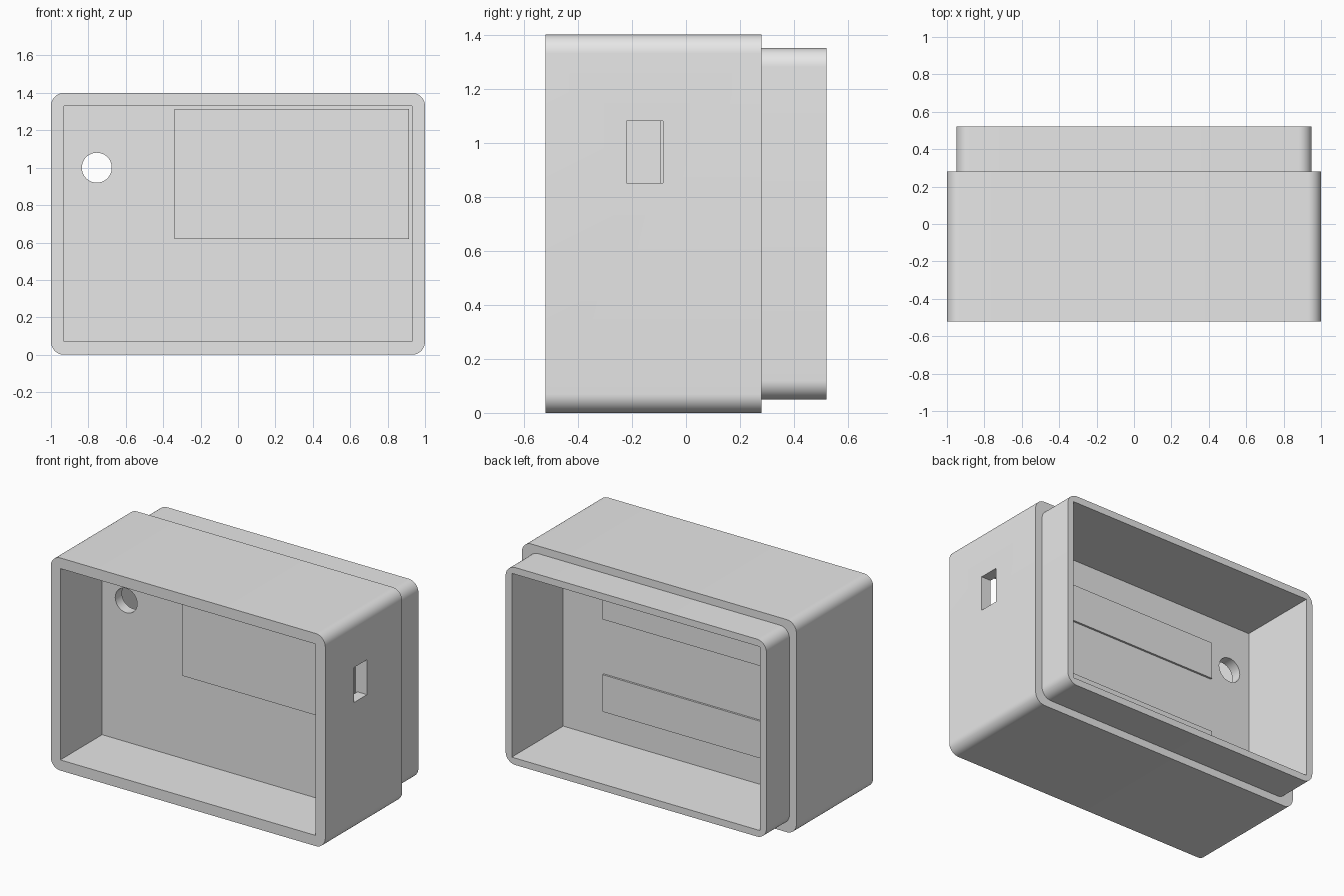
import bpy
import bmesh
from math import cos, sin, pi

if "Cube" in bpy.data.objects:
    bpy.data.objects.remove(bpy.data.objects["Cube"], do_unlink=True)

grey = bpy.data.materials.new("plain_grey")
grey.use_nodes = True
grey.diffuse_color = (0.8, 0.8, 0.8, 1)
grey.node_tree.nodes["Principled BSDF"].inputs["Base Color"].default_value = (0.8, 0.8, 0.8, 1)

MID = 0.7      # height of the centre line
WALL = 0.07    # shell and divider thickness
FRONT, STEP, BACK = -0.52, 0.28, 0.52
DIV_FRONT, DIV_BACK = -0.085, -0.015


def prism(name, outline, y0, y1):
    """Extrude an (x, z) outline along y."""
    bm = bmesh.new()
    face = bm.faces.new([bm.verts.new((x, y0, z)) for x, z in outline])
    new = bmesh.ops.extrude_face_region(bm, geom=[face])["geom"]
    moved = [v for v in new if isinstance(v, bmesh.types.BMVert)]
    bmesh.ops.translate(bm, verts=moved, vec=(0, y1 - y0, 0))
    bmesh.ops.recalc_face_normals(bm, faces=bm.faces)
    mesh = bpy.data.meshes.new(name)
    bm.to_mesh(mesh)
    bm.free()
    mesh.materials.append(grey)
    obj = bpy.data.objects.new(name, mesh)
    bpy.context.collection.objects.link(obj)
    return obj


def rect(x0, x1, z0, z1):
    return [(x0, z0), (x1, z0), (x1, z1), (x0, z1)]


def centred(w, h):
    return rect(-w, w, MID - h, MID + h)


def arc(cx, cz, r, start, sweep, steps):
    return [(cx + r * cos(start + sweep * i / steps),
             cz + r * sin(start + sweep * i / steps)) for i in range(steps + 1)]


def rounded(w, h, r):
    """Rounded rectangle from half sizes and a corner radius."""
    points = []
    for i, (sx, sz) in enumerate([(1, 1), (-1, 1), (-1, -1), (1, -1)]):
        points += arc(sx * (w - r), MID + sz * (h - r), r, i * pi / 2, pi / 2, 12)
    return points


def combine(target, tool, operation):
    """Apply a boolean and remove the tool."""
    mod = target.modifiers.new("combine", "BOOLEAN")
    mod.operation, mod.object, mod.solver = operation, tool, "EXACT"
    bpy.context.view_layer.objects.active = target
    bpy.ops.object.modifier_apply(modifier=mod.name)
    bpy.data.objects.remove(tool, do_unlink=True)


# Outer case with a narrower rim at the back
case = prism("case", rounded(1, MID, WALL), FRONT, STEP)
combine(case, prism("rim", rounded(0.95, 0.65, WALL), STEP - 0.1, BACK), "UNION")

# Front and rear cavities, leaving a divider between them
combine(case, prism("front_cavity", centred(1 - WALL, MID - WALL), FRONT - 0.1, DIV_FRONT), "DIFFERENCE")
combine(case, prism("rear_cavity", centred(0.905, 0.605), DIV_BACK, BACK + 0.1), "DIFFERENCE")

# Round hole through the divider and a slot through the side wall
combine(case, prism("hole", arc(-0.755, 1.0, 0.08, 0, 2 * pi, 48)[:-1], -0.2, 0.1), "DIFFERENCE")
combine(case, prism("slot", rect(0.92, 1.1, 0.85, 1.08), -0.22, DIV_FRONT - 0.0005), "DIFFERENCE")

# Raised pad on the divider front, two raised strips on its back
prism("front_pad", rect(-0.34, 0.915, 0.62, 1.313), DIV_FRONT - 0.01, DIV_FRONT + 0.01)
for name, z in (("lower_strip", 0.274), ("upper_strip", 0.882)):
    prism(name, rect(-0.61, 0.61, z, z + 0.244), DIV_BACK - 0.01, DIV_BACK + 0.013)

# Smooth corners, sharp edges
bpy.ops.object.select_all(action="DESELECT")
case.select_set(True)
bpy.context.view_layer.objects.active = case
bpy.ops.object.shade_smooth_by_angle()
